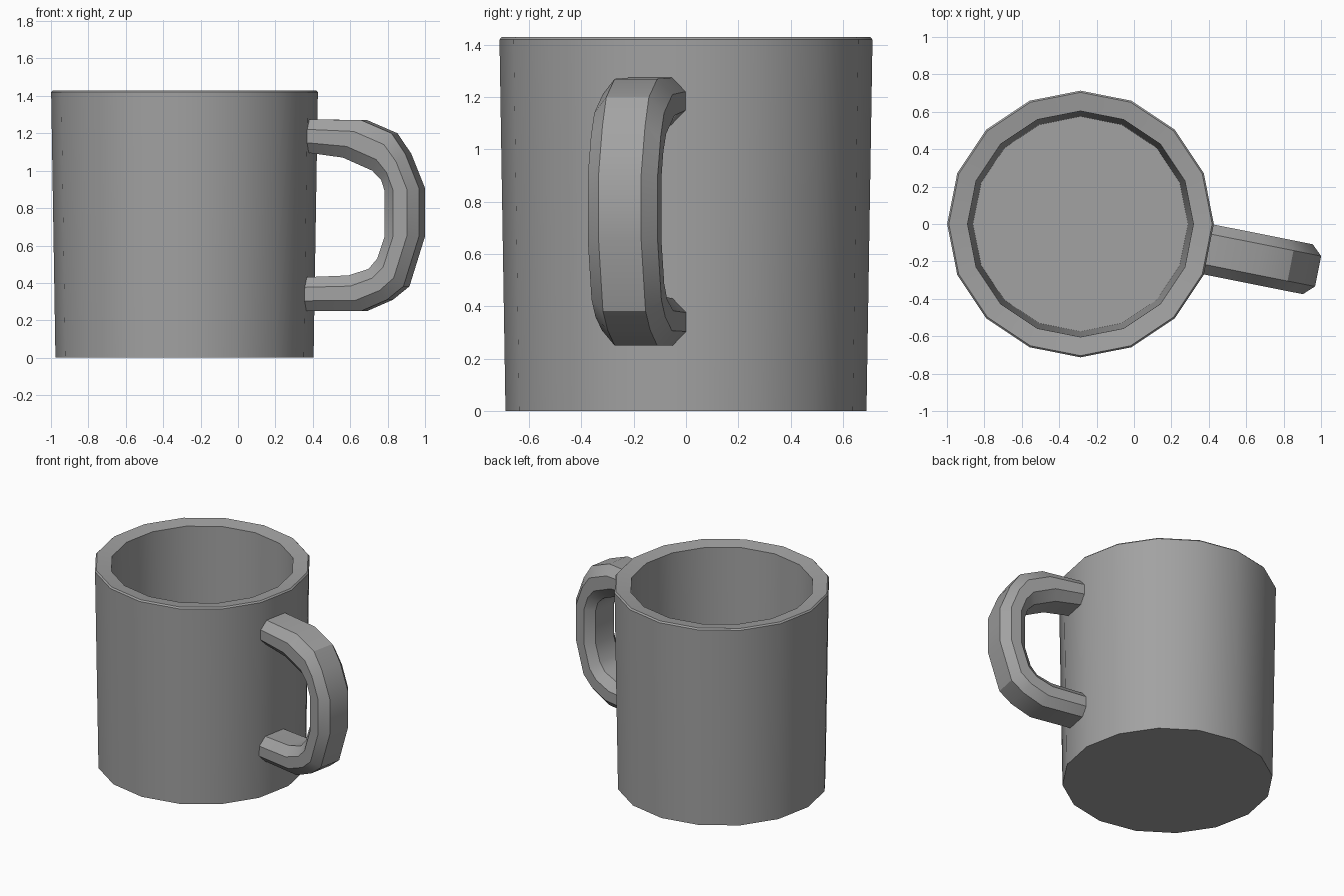
import bpy, bmesh, math
from mathutils import Vector

cube = bpy.data.objects.get("Cube")
if cube:
    bpy.data.objects.remove(cube, do_unlink=True)

grey = bpy.data.materials.new("mid grey")
grey.use_nodes = True
grey.diffuse_color = (0.36, 0.36, 0.36, 1)
grey.node_tree.nodes["Principled BSDF"].inputs["Base Color"].default_value = (0.36, 0.36, 0.36, 1)

CENTRE = Vector((-0.286, 0, 0))
SIDES = 16


def loft(name, rings):
    """Skin closed rings of points in order and cap both ends."""
    bm = bmesh.new()
    loops = [[bm.verts.new(p) for p in ring] for ring in rings]
    n = len(loops[0])
    for a, b in zip(loops, loops[1:]):
        for i in range(n):
            j = (i + 1) % n
            bm.faces.new((a[i], a[j], b[j], b[i]))
    bm.faces.new(loops[0])
    bm.faces.new(loops[-1])
    bmesh.ops.recalc_face_normals(bm, faces=bm.faces)
    mesh = bpy.data.meshes.new(name)
    bm.to_mesh(mesh)
    bm.free()
    mesh.materials.append(grey)
    obj = bpy.data.objects.new(name, mesh)
    bpy.context.collection.objects.link(obj)
    bpy.ops.object.select_all(action='DESELECT')
    obj.select_set(True)
    bpy.context.view_layer.objects.active = obj
    bpy.ops.object.shade_smooth_by_angle(angle=math.radians(32))
    return obj


# Cup: outer wall, chamfered rim, inner wall and floor as (radius, height)
profile = [(0.69, 0), (0.713, 1.42), (0.704, 1.43), (0.604, 1.415), (0.575, 0.11)]
cup_rings = []
for r, z in profile:
    angles = [math.tau * i / SIDES for i in range(SIDES)]
    cup_rings.append([CENTRE + Vector((r * math.cos(a), r * math.sin(a), z)) for a in angles])
loft("cup", cup_rings)

# Handle: outer and inner edge of the bow as (distance from cup axis, height)
outer = [(0.66, 1.275), (0.98, 1.27), (1.145, 1.2), (1.22, 1.09), (1.295, 0.906),
         (1.295, 0.65), (1.21, 0.382), (1.12, 0.31), (0.98, 0.25), (0.66, 0.25)]
inner = [(0.66, 1.1), (0.88, 1.07), (1.04, 1.0), (1.088, 0.95), (1.108, 0.89),
         (1.108, 0.65), (1.067, 0.53), (1.02, 0.475), (0.91, 0.44), (0.66, 0.43)]

# Octagonal section as (sideways offset, share of the way from inner to outer)
half = [(0.083, 0), (0.136, 0.3), (0.136, 0.7), (0.083, 1)]
section = half + [(-p, s) for p, s in reversed(half)]

# The bow stands on the middle of one wall facet
turn = -math.pi / SIDES
out_dir = Vector((math.cos(turn), math.sin(turn), 0))
side_dir = Vector((-math.sin(turn), math.cos(turn), 0))
handle_rings = []
for o, i in zip(outer, inner):
    ring = []
    for p, s in section:
        d, z = Vector(i).lerp(Vector(o), s)
        ring.append(CENTRE + out_dir * d + side_dir * p + Vector((0, 0, z)))
    handle_rings.append(ring)
loft("handle", handle_rings)
